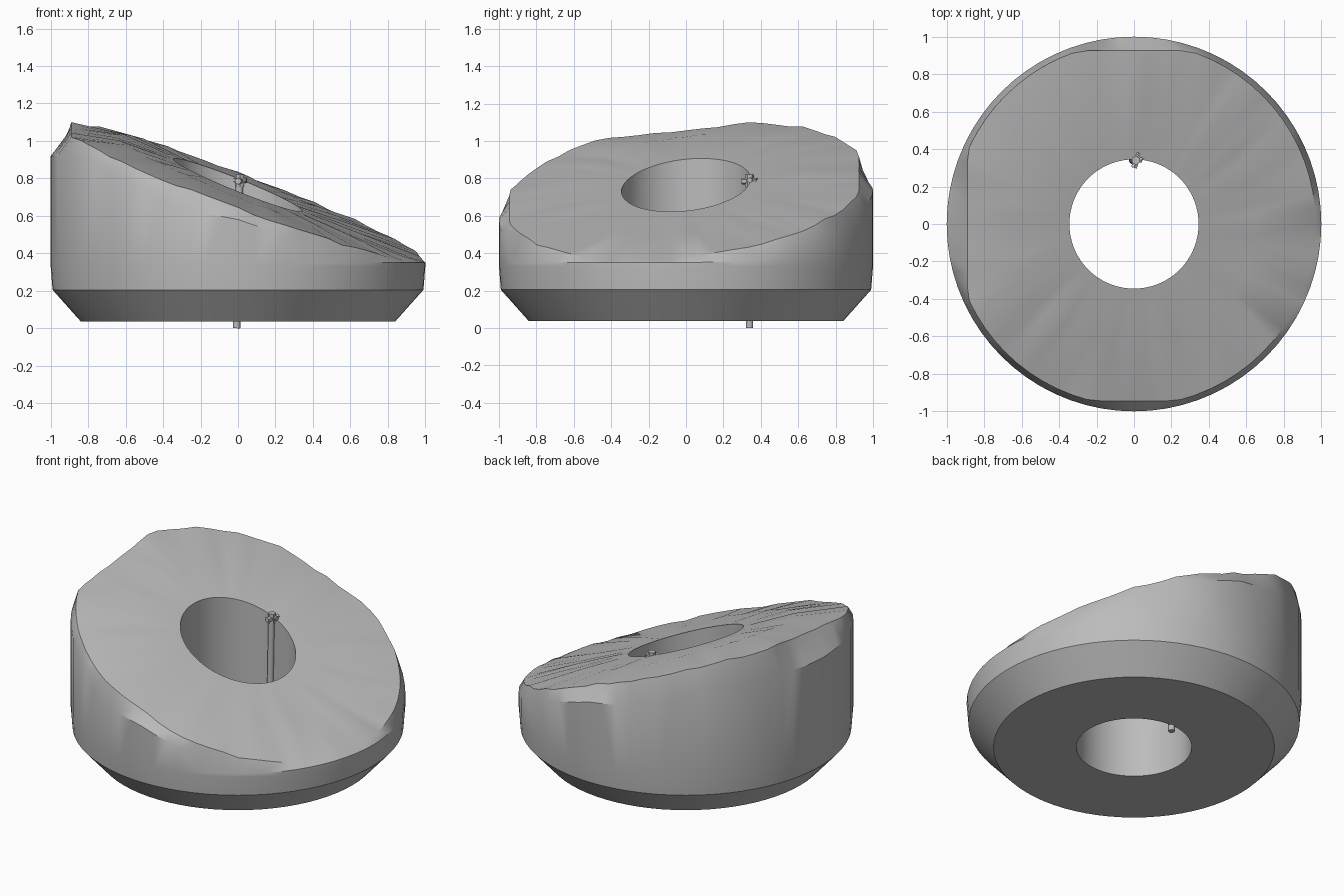
import bpy, bmesh, math, random
from mathutils import Vector

cube = bpy.data.objects.get("Cube")
if cube:
    bpy.data.objects.remove(cube, do_unlink=True)
random.seed(4)
SEG = 72


def make_material(name, value):
    m = bpy.data.materials.new(name)
    m.use_nodes = True
    col = (value, value, value, 1)
    m.diffuse_color = col
    m.node_tree.nodes["Principled BSDF"].inputs["Base Color"].default_value = col
    return m


grey = make_material("plain grey", 0.5)


def finish(bm, name, angle):
    bmesh.ops.recalc_face_normals(bm, faces=bm.faces)
    mesh = bpy.data.meshes.new(name)
    bm.to_mesh(mesh)
    bm.free()
    mesh.materials.append(grey)
    ob = bpy.data.objects.new(name, mesh)
    bpy.context.collection.objects.link(ob)
    bpy.ops.object.select_all(action='DESELECT')
    ob.select_set(True)
    bpy.context.view_layer.objects.active = ob
    bpy.ops.object.shade_smooth_by_angle(angle=math.radians(angle))
    return ob


def slope(x, y):
    """Height of the slanted top."""
    return 0.765 - 0.4 * x + 0.1 * y


# Height of the broken outer rim by angle in degrees
RIM = [(-180, .92), (-158, .92), (-140, .90), (-127, .78), (-118, .77),
       (-114, .65), (-108, .66), (-105, .63), (-90, .58), (-75, .49),
       (-70, .35), (-36, .35), (0, .35), (25, .36), (32, .45), (36, .42),
       (50, .49), (64, .50), (67, .62), (90, .74), (108, .78), (112, .86),
       (122, .82), (127, .92), (150, .92), (155, .93), (180, .92)]


def rim_height(a):
    for (a0, z0), (a1, z1) in zip(RIM, RIM[1:]):
        if a0 <= a <= a1:
            return z0 + (z1 - z0) * (a - a0) / (a1 - a0)


def ring_points(radius, height):
    pts = []
    for i in range(SEG):
        a = math.radians(-180 + i * 360 / SEG)
        x, y = radius * math.cos(a), radius * math.sin(a)
        pts.append((x, y, height(x, y) if callable(height) else height))
    return pts


# Outer rim and the clipped edge of the top face
rim, shoulder = [], []
for i in range(SEG):
    deg = -180 + i * 360 / SEG
    c, s = math.cos(math.radians(deg)), math.sin(math.radians(deg))
    rim.append((c, s, rim_height(deg)))
    x = max(-0.89, 0.97 * c)
    y = min(0.925, max(-0.945, 0.97 * s))
    z = slope(x, y) - 0.03 * (1 - c) + random.uniform(-.008, .008)
    shoulder.append((x, y, z))

# Ring body: closed loft from the hole, under the base, up the wall, over the top
loops = [ring_points(0.345, 0.037), ring_points(0.84, 0.037),
         ring_points(0.99, 0.205), ring_points(1.0, 0.33),
         rim, shoulder,
         ring_points(0.65, lambda x, y: slope(x, y) + random.uniform(-.005, .005)),
         ring_points(0.345, slope)]
bm = bmesh.new()
verts = [[bm.verts.new(p) for p in loop] for loop in loops]
for k, lower in enumerate(verts):
    upper = verts[(k + 1) % len(verts)]
    for i in range(SEG):
        j = (i + 1) % SEG
        bm.faces.new((lower[i], lower[j], upper[j], upper[i]))
bmesh.ops.triangulate(bm, faces=[f for f in bm.faces if len(f.verts) > 3])
finish(bm, "ring_body", 30)


def cylinder(name, start, end, radius, sides=10):
    start, end = Vector(start), Vector(end)
    axis = end - start
    bm = bmesh.new()
    bmesh.ops.create_cone(bm, cap_ends=True, segments=sides, radius1=radius,
                          radius2=radius, depth=axis.length)
    spin = axis.to_track_quat('Z', 'Y').to_matrix().to_4x4()
    bmesh.ops.transform(bm, matrix=spin, verts=bm.verts)
    bmesh.ops.translate(bm, vec=(start + end) / 2, verts=bm.verts)
    finish(bm, name, 40)


# Thin pin down the hole wall, with a small cross head
cylinder("pin", (-.008, .34, 0), (.008, .34, .8), 0.02)
cylinder("pin_collar", (.01, .34, .755), (.01, .34, .82), 0.024, 6)
cylinder("pin_cross_bar", (0, .30, .785), (.025, .38, .785), 0.018, 6)
cylinder("pin_side_bar", (-.022, .355, .79), (.045, .34, .79), 0.015, 6)
